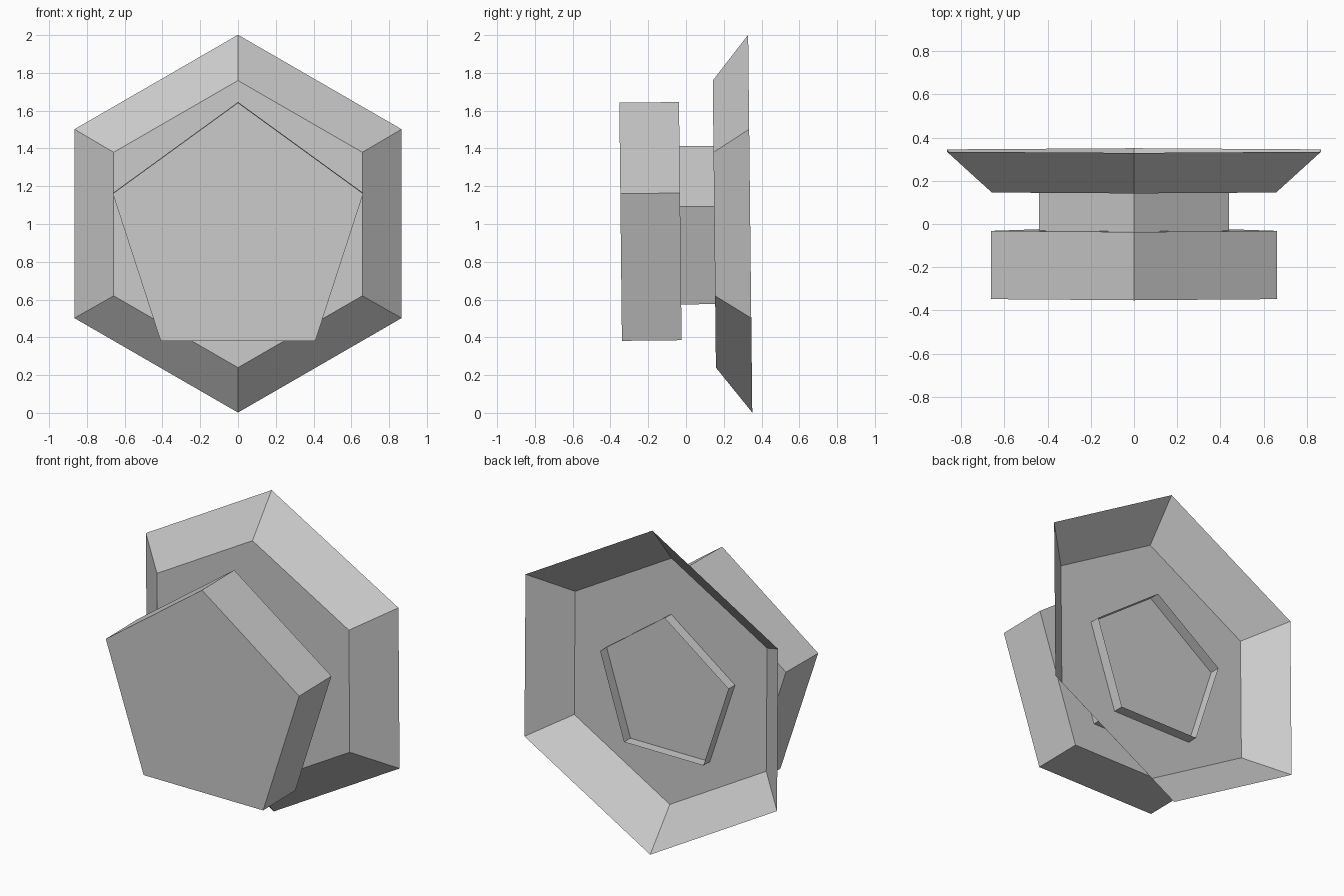
import bpy, bmesh
from math import sin, cos, tau
from mathutils import Matrix

if "Cube" in bpy.data.objects:
    bpy.data.objects.remove(bpy.data.objects["Cube"])

# The whole model leans very slightly towards the front
LEAN = Matrix.Translation((0, 0, 1)) @ Matrix.Rotation(0.011, 4, 'X') @ Matrix.Translation((0, 0, -1))


def lofted(name, sides, centre_z, rings, cap_first=False, cap_last=False):
    """Loft point-up polygons along y; rings is a list of (y, radius)."""
    bm = bmesh.new()
    loops = []
    for y, r in rings:
        loops.append([bm.verts.new((r * sin(tau * i / sides), y, centre_z + r * cos(tau * i / sides)))
                      for i in range(sides)])
    for a, b in zip(loops, loops[1:]):
        for i in range(sides):
            j = (i + 1) % sides
            bm.faces.new((a[i], b[i], b[j], a[j]))
    if cap_first:
        bm.faces.new(loops[0])
    if cap_last:
        bm.faces.new(loops[-1][::-1])
    bmesh.ops.recalc_face_normals(bm, faces=bm.faces)
    bm.transform(LEAN)
    mesh = bpy.data.meshes.new(name)
    bm.to_mesh(mesh)
    bm.free()
    obj = bpy.data.objects.new(name, mesh)
    bpy.context.collection.objects.link(obj)
    return obj


# Hexagonal dish, open at the back
lofted("dish", 6, 0.998, [(0.15, 0.76), (0.34, 1.0)], cap_first=True)

# Pentagonal neck tube, poking slightly through the dish floor, open ended
lofted("neck", 5, 0.949, [(-0.03, 0.463), (0.214, 0.463)])

# Solid pentagonal front block
lofted("front_block", 5, 0.949, [(-0.346, 0.697), (-0.03, 0.697)], cap_first=True, cap_last=True)
